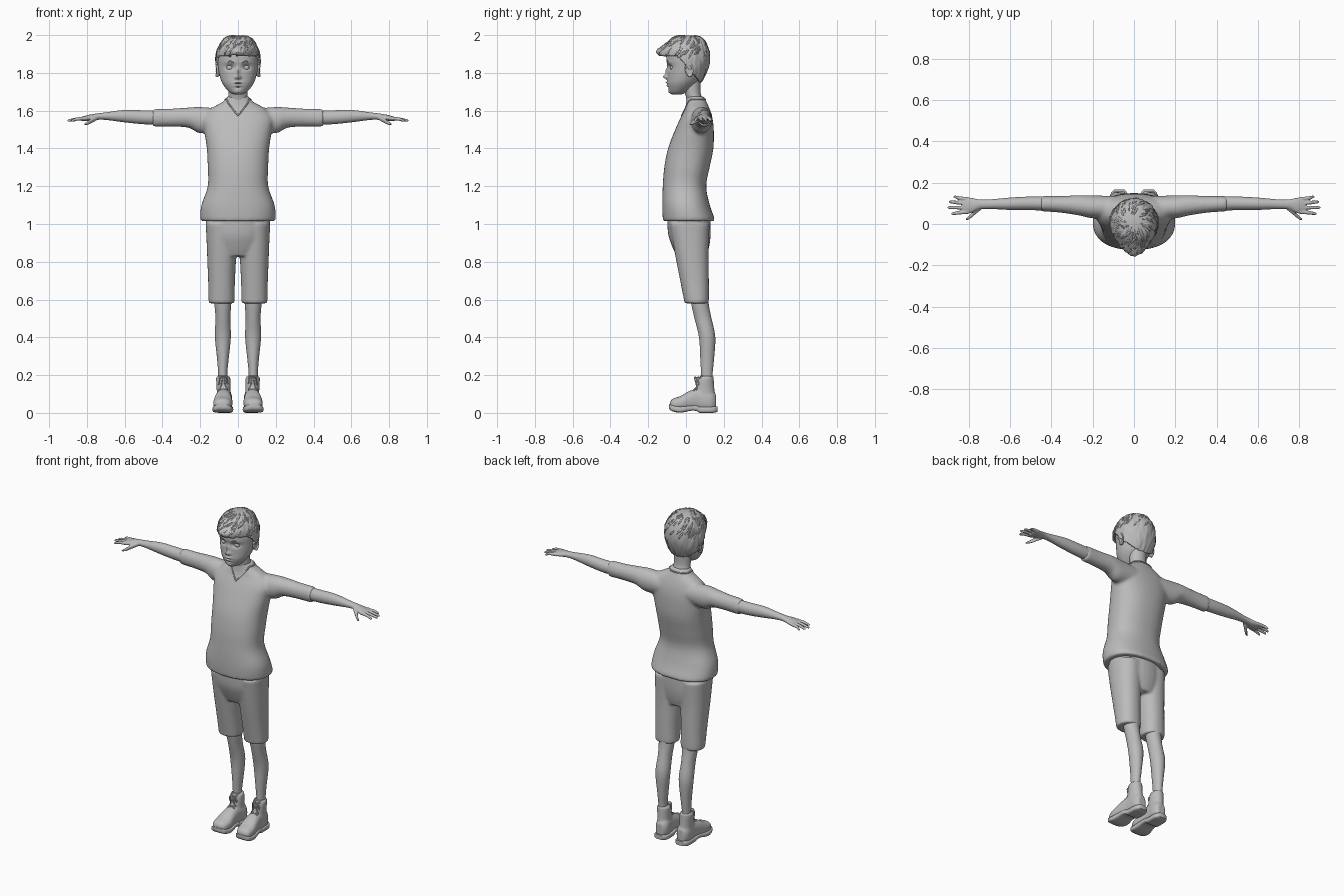
import bpy, bmesh, random
from math import sin, cos, pi, exp, atan2, copysign
from mathutils import Vector, Matrix, noise
from mathutils.bvhtree import BVHTree

random.seed(4)
if "Cube" in bpy.data.objects:
    bpy.data.objects.remove(bpy.data.objects["Cube"])

grey = bpy.data.materials.new("plain grey")
grey.use_nodes = True
grey.diffuse_color = (0.5, 0.5, 0.5, 1)
grey.node_tree.nodes["Principled BSDF"].inputs["Base Color"].default_value = grey.diffuse_color


def spline(rows, steps):
    """Catmull-Rom interpolation through rows of equal length."""
    out = []
    for i in range(len(rows) - 1):
        a, b, c, d = rows[max(i - 1, 0)], rows[i], rows[i + 1], rows[min(i + 2, len(rows) - 1)]
        for k in range(steps):
            t = k / steps
            out.append([q + t / 2 * (r - p + t * (2 * p - 5 * q + 4 * r - s + t * (3 * (q - r) + s - p)))
                        for p, q, r, s in zip(a, b, c, d)])
    return out + [list(rows[-1])]


def tube(bm, rings, axis="z", seg=32, steps=4, power=2.0, side=1):
    """Skin rings of (position, centre a, centre b, radius a, radius b)."""
    loops = []
    for t, ca, cb, ra, rb in spline(rings, steps):
        loop = []
        for k in range(seg):
            u, v = cos(2 * pi * k / seg), sin(2 * pi * k / seg)
            a = ca + ra * copysign(abs(u) ** (2 / power), u)
            b = cb + rb * copysign(abs(v) ** (2 / power), v)
            x, y, z = {"x": (t, a, b), "y": (a, t, b), "z": (a, b, t)}[axis]
            loop.append(bm.verts.new((x * side, y, z)))
        loops.append(loop)
    for lo, hi in zip(loops, loops[1:]):
        for k in range(seg):
            n = (k + 1) % seg
            bm.faces.new((lo[k], lo[n], hi[n], hi[k]))
    bm.faces.new(loops[0])
    bm.faces.new(loops[-1])


def ball(bm, loc, size, turn=0.0, spin="X"):
    m = Matrix.Translation(loc) @ Matrix.Rotation(turn, 4, spin) @ Matrix.Diagonal((*size, 1))
    bmesh.ops.create_uvsphere(bm, u_segments=24, v_segments=16, radius=1, matrix=m)


def finish(bm, name, voxel=0, smooth=0, angle=0.9):
    bmesh.ops.recalc_face_normals(bm, faces=bm.faces)
    mesh = bpy.data.meshes.new(name)
    bm.to_mesh(mesh)
    bm.free()
    mesh.materials.append(grey)
    ob = bpy.data.objects.new(name, mesh)
    bpy.context.collection.objects.link(ob)
    bpy.ops.object.select_all(action="DESELECT")
    ob.select_set(True)
    bpy.context.view_layer.objects.active = ob
    if voxel:
        rm = ob.modifiers.new("blend", "REMESH")
        rm.mode, rm.voxel_size, rm.use_smooth_shade = "VOXEL", voxel, True
        sm = ob.modifiers.new("soften", "SMOOTH")
        sm.factor, sm.iterations = 0.5, smooth
        bpy.ops.object.shade_smooth()
    else:
        bpy.ops.object.shade_smooth_by_angle(angle=angle)
    return ob


def cord(name, paths, width, cyclic=False, taper=False):
    cu = bpy.data.curves.new(name, "CURVE")
    cu.dimensions, cu.bevel_depth, cu.bevel_resolution, cu.resolution_u = "3D", width, 2, 3
    cu.use_fill_caps = True
    for path in paths:
        sp = cu.splines.new("POLY")
        sp.points.add(len(path) - 1)
        sp.use_cyclic_u, sp.use_smooth = cyclic, True
        for i, (pt, co) in enumerate(zip(sp.points, path)):
            pt.co = (*co, 1)
            pt.radius = 0.1 + sin(pi * i / (len(path) - 1)) if taper else 1
    cu.materials.append(grey)
    ob = bpy.data.objects.new(name, cu)
    bpy.context.collection.objects.link(ob)


def surface(ob):
    return BVHTree.FromObject(ob, bpy.context.evaluated_depsgraph_get())


# Shirt: torso and both short sleeves blended together
bm = bmesh.new()
tube(bm, [(1.015, 0, .015, .192, .135), (1.03, 0, .014, .2, .137), (1.1, 0, 0, .194, .126), (1.2, 0, -.008, .16, .115),
          (1.3, 0, .005, .16, .12), (1.4, 0, .025, .165, .12), (1.5, 0, .045, .18, .102),
          (1.56, 0, .055, .185, .085), (1.61, 0, .06, .145, .065), (1.65, 0, .055, .075, .052),
          (1.675, 0, .05, .062, .046)], power=2.3, seg=48)
for side in (1, -1):
    tube(bm, [(.08, .08, 1.55, .055, .06), (.2, .083, 1.55, .056, .07), (.26, .09, 1.563, .05, .054),
              (.35, .095, 1.563, .041, .048), (.43, .098, 1.562, .038, .048), (.45, .098, 1.562, .037, .047)],
         axis="x", side=side)
shirt = finish(bm, "shirt", voxel=.009, smooth=6)

# V-neck collar laid on the shirt
tree, path = surface(shirt), []
for k in range(-24, 24):
    a = pi * k / 24
    d = Vector((sin(a), -cos(a), 0))
    start = Vector((0, .055, 1.575 + .085 * min(1, abs(a) / 1.1))) + d
    hit = tree.ray_cast(start, -d)[0]
    if hit:
        path.append(hit)
cord("collar", [path], .004, cyclic=True)

# Shorts: hips and two wide legs
bm = bmesh.new()
tube(bm, [(.83, 0, .03, .12, .08), (.88, 0, .025, .15, .098), (.95, 0, .018, .168, .113), (1.05, 0, .015, .17, .115)])
for side in (1, -1):
    tube(bm, [(.58, .087, .055, .066, .063), (.6, .087, .055, .069, .066), (.7, .087, .045, .071, .076), (.85, .086, .03, .078, .09),
              (1, .085, .02, .085, .105)], side=side, power=2.2)
finish(bm, "shorts", voxel=.008, smooth=4)

# Limbs and shoes
for side, label in ((1, "left"), (-1, "right")):
    bm = bmesh.new()
    tube(bm, [(.12, .08, .11, .026, .03), (.2, .081, .11, .024, .03), (.28, .08, .112, .03, .036), (.4, .08, .112, .042, .043),
              (.5, .08, .09, .039, .045), (.57, .08, .075, .044, .046), (.65, .08, .065, .047, .05)], side=side)
    finish(bm, label + "_leg")

    bm = bmesh.new()
    tube(bm, [(.4, .098, 1.563, .034, .038), (.5, .1, 1.565, .033, .037), (.6, .098, 1.571, .03, .033),
              (.7, .096, 1.571, .023, .02), (.75, .095, 1.568, .024, .017), (.79, .09, 1.562, .037, .016),
              (.83, .09, 1.556, .037, .011)], axis="x", side=side)
    for y0, y1, tip in ((.12, .132, .875), (.1, .107, .897), (.079, .08, .903), (.059, .05, .885)):
        tube(bm, [(.8, y0, 1.56, .01, .01), (.85, (y0 + y1) / 2, 1.556, .009, .009), (tip - .008, y1, 1.548, .007, .007),
                  (tip, y1, 1.547, .003, .003)], axis="x", seg=12, side=side)
    tube(bm, [(.74, .08, 1.565, .01, .012), (.77, .058, 1.55, .013, .013), (.795, .035, 1.535, .01, .01),
              (.815, .02, 1.527, .004, .004)], axis="x", seg=12, side=side)
    finish(bm, label + "_arm", voxel=.0035, smooth=3)

    bm = bmesh.new()
    tube(bm, [(-.085, .085, .043, .02, .014), (-.07, .083, .045, .042, .03), (-.03, .08, .051, .051, .038), (.02, .078, .065, .046, .052),
              (.07, .075, .07, .041, .06), (.13, .072, .065, .041, .06), (.158, .072, .06, .024, .04)],
         axis="y", power=2.4, side=side)
    tube(bm, [(.07, .075, .1, .038, .055), (.13, .076, .1, .037, .05), (.18, .078, .105, .038, .042),
              (.195, .078, .11, .033, .036)], side=side)
    ball(bm, (.078 * side, .062, .165), (.022, .012, .032), .5)
    upper = finish(bm, label + "_shoe", voxel=.006, smooth=4)

    bm = bmesh.new()
    tube(bm, [(-.09, .085, .035, .024, .012), (-.075, .083, .026, .046, .016), (-.03, .08, .018, .055, .017),
              (.03, .077, .026, .047, .014), (.06, .075, .024, .044, .016), (.075, .073, .017, .044, .017),
              (.14, .072, .017, .043, .017), (.166, .072, .02, .026, .014)], axis="y", power=4, side=side)
    finish(bm, label + "_sole")

    tree, laces = surface(upper), []
    for i in range(4):
        y = -.005 + i * .018
        for slant in (.008, -.008):
            hits = [tree.ray_cast(Vector((.078 * side + u * .006, y + slant * u / 4, .3)), Vector((0, .3, -1)))[0] for u in range(-4, 5)]
            laces.append([h for h in hits if h])
    cord(label + "_laces", [l for l in laces if len(l) > 2], .0035)

# Neck and head, with the face pushed and pulled into shape
bm = bmesh.new()
tube(bm, [(1.6, 0, .055, .06, .045), (1.66, 0, .045, .053, .042), (1.7, 0, .035, .05, .042), (1.78, 0, .03, .052, .05)])
finish(bm, "neck")

skull = [(1.685, 0, -.05, .02, .025), (1.7, 0, -.04, .048, .048), (1.74, 0, -.022, .08, .077), (1.78, 0, -.008, .096, .09),
         (1.83, 0, .002, .105, .1), (1.88, 0, .003, .107, .107), (1.93, 0, .003, .096, .1), (1.97, 0, .003, .065, .072),
         (1.988, 0, .003, .025, .03)]
bm = bmesh.new()
tube(bm, skull, seg=96, steps=10)
features = [(0, 1.779, .012, .011, -.022), (.012, 1.775, .007, .006, -.006), (0, 1.805, .009, .02, -.012),
            (.042, 1.83, .021, .013, .016), (.042, 1.856, .03, .008, -.004), (0, 1.748, .02, .005, -.008),
            (0, 1.741, .024, .002, .005), (0, 1.733, .017, .005, -.007), (0, 1.722, .02, .004, .004), (0, 1.7, .02, .01, -.005)]
for v in [v for v in bm.verts if v.co.y < 0]:
    x, z = v.co.x, v.co.z
    for fx, fz, sx, sz, push in features:
        v.co.y += push * exp(-((abs(x) - fx) / sx) ** 2 - ((z - fz) / sz) ** 2)
finish(bm, "head")

for side, label in ((1, "left"), (-1, "right")):
    bm = bmesh.new()
    ball(bm, (.042 * side, -.066, 1.828), (.02, .019, .017))
    finish(bm, label + "_eye")
    bm = bmesh.new()
    ball(bm, (.104 * side, .014, 1.812), (.01, .019, .033), .25)
    for k in range(11):
        a = -1.7 + k * .42
        ball(bm, (.113 * side, .016 + .02 * sin(a + .6), 1.815 + .032 * cos(a + .6)), (.006, .006, .007))
    finish(bm, label + "_ear", voxel=.003, smooth=3)
    arc = [(side * (.022 + k * .006), -.103 + k * k * .0006, 1.853 + .008 * sin(k * .5)) for k in range(8)]
    cord(label + "_eyebrow", [arc], .004, taper=True)

# Hair: a shell over the skull, trimmed along the hairline, with a swept fringe
bm = bmesh.new()
tube(bm, [(z + (.01 if z > 1.95 else 0), 0, y + .003, a + .011, b + .013) for z, _, y, a, b in skull], seg=96, steps=10)


def hairline(co):
    t = min(1, max(0, (co.y + .045) / .13))
    return 1.888 - .155 * t + .008 * noise.noise(co * 60)


bmesh.ops.delete(bm, geom=[v for v in bm.verts if v.co.z < hairline(v.co)], context="VERTS")
for v in bm.verts:
    flow = Vector((atan2(v.co.x, v.co.y) * 9, v.co.z * 14, 0))
    out = Vector((v.co.x, v.co.y, 0)).normalized()
    v.co += out * .006 * noise.noise(flow)
    if v.co.y < 0:
        v.co.y -= .045 * exp(-((v.co.z - 1.915) / .035) ** 2 - (v.co.x / .07) ** 2)
hair = finish(bm, "hair", angle=1.2)
shell = hair.modifiers.new("thickness", "SOLIDIFY")
shell.thickness, shell.offset = .012, -1

# Locks combed outward from the crown
tree, locks, centre = surface(hair), [], Vector((0, .01, 1.87))
for i in range(110):
    turn, start, reach = random.uniform(-pi, pi), random.uniform(.1, 1.1), random.uniform(.35, .6)
    path = []
    for k in range(7):
        tilt, a = start + reach * k / 6, turn + .35 * k / 6
        d = Vector((sin(tilt) * sin(a), sin(tilt) * cos(a), cos(tilt)))
        hit = tree.ray_cast(centre + d, -d)[0]
        if hit and (hit - centre).length > .09 and hit.z > hairline(hit):
            path.append(hit - d * .0015)
    if len(path) > 4:
        locks.append(path)
cord("hair_locks", locks, .0045, taper=True)
